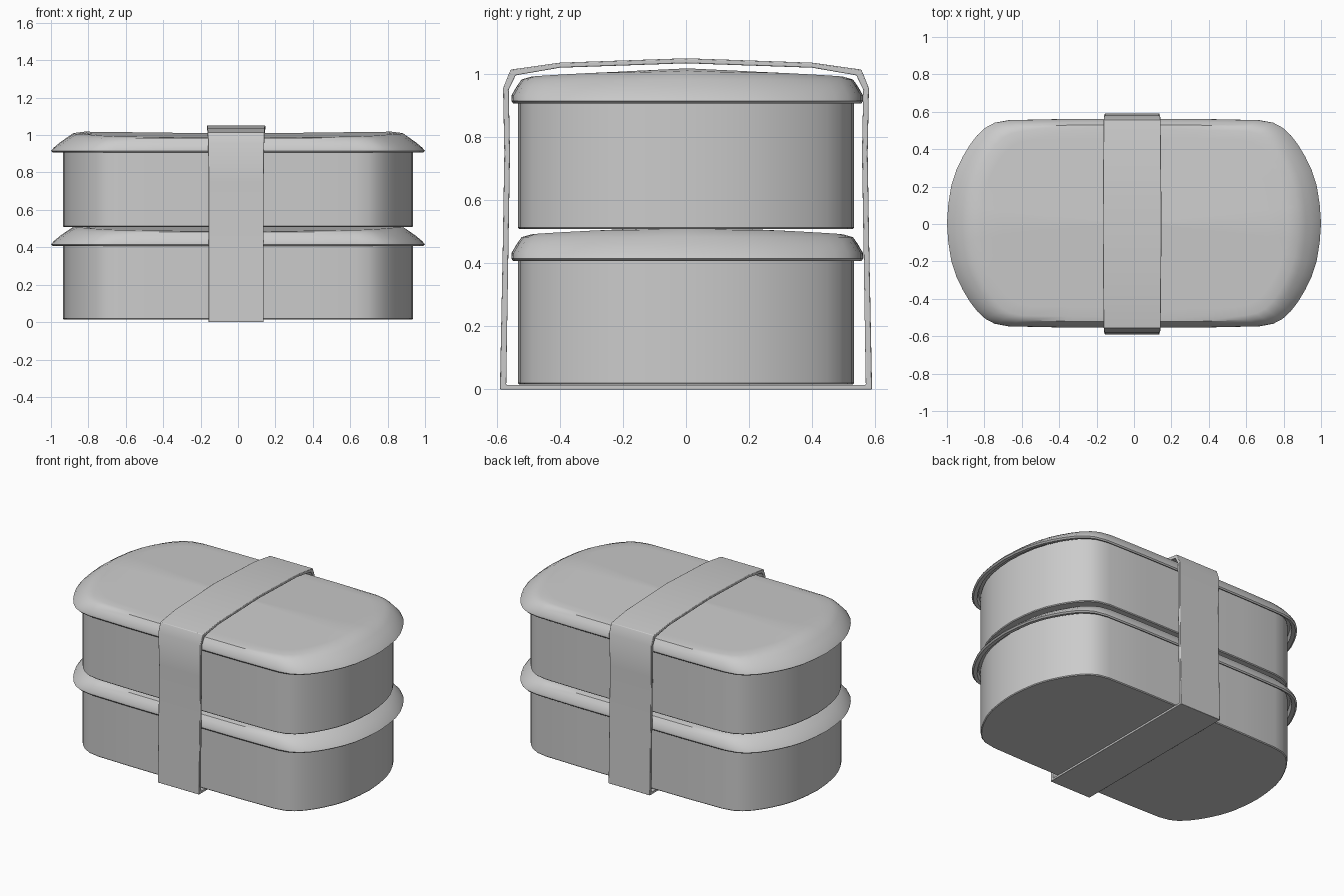
import bpy, bmesh, math

if "Cube" in bpy.data.objects:
    bpy.data.objects.remove(bpy.data.objects["Cube"])

# Quarter of the rounded plan outline, in unit half-extents
QUARTER = [(1, 0), (.993, .18), (.977, .36), (.95, .51), (.915, .64), (.88, .745),
           (.84, .84), (.795, .915), (.745, .963), (.67, .988), (.4, .998), (0, 1)]
OUTLINE = (QUARTER
           + [(-x, y) for x, y in reversed(QUARTER[:-1])]
           + [(-x, -y) for x, y in QUARTER[1:]]
           + [(x, -y) for x, y in reversed(QUARTER[1:-1])])


def finish(bm, name, angle=35):
    bmesh.ops.recalc_face_normals(bm, faces=bm.faces)
    mesh = bpy.data.meshes.new(name)
    bm.to_mesh(mesh)
    bm.free()
    obj = bpy.data.objects.new(name, mesh)
    bpy.context.collection.objects.link(obj)
    bpy.ops.object.select_all(action='DESELECT')
    obj.select_set(True)
    bpy.context.view_layer.objects.active = obj
    bpy.ops.object.shade_smooth_by_angle(angle=math.radians(angle))
    return obj


def loft(name, rings, height, y_shift=0.0):
    """Skin a stack of scaled outlines; height(x, y, z) may bend each ring."""
    bm = bmesh.new()
    loops = []
    for hx, hy, z in rings:
        pts = [(x * hx, y * hy) for x, y in OUTLINE]
        loops.append([bm.verts.new((x, y + y_shift, height(x, y, z))) for x, y in pts])
    n = len(OUTLINE)
    for a, b in zip(loops, loops[1:]):
        for i in range(n):
            bm.faces.new((a[i], a[(i + 1) % n], b[(i + 1) % n], b[i]))
    bm.faces.new(loops[0])
    bm.faces.new(loops[-1])
    return finish(bm, name)


def container(name, z0):
    rings = [(.932, .528, z0), (.936, .533, z0 + .005), (.936, .533, z0 + .42)]
    return loft(name, rings, lambda x, y, z: z)


def lid(name, z0):
    # Rings with z None lie on the gently crowned top
    rings = [(.93, .525, .03), (.955, .538, .03), (.965, .542, .004), (.99, .552, 0),
             (1.0, .558, .008), (.985, .557, .026), (.95, .54, .055), (.92, .525, .076),
             (.88, .5, None), (.82, .45, None), (.72, .38, None), (.45, .22, None),
             (.15, .07, None), (.02, .01, None)]

    def height(x, y, z):
        if z is None:
            z = .111 - .048 * abs(y) - .01 * max(0, 1 - abs(x) / .8)
            if abs(x) > .83:
                z -= .15 * (abs(x) - .83)
        return z0 + z
    return loft(name, rings, height, .004)


# Two stacked containers, each with its own lid
container("lower_box", .015)
lid("lower_lid", .407)
container("upper_box", .508)
lid("upper_lid", .907)

# Closed elastic strap: (outer y, outer z, inner y, inner z, half width)
HALF = [(.59, 0, .57, .014, .147), (.581, .45, .563, .45, .147), (.576, .75, .558, .75, .147),
        (.58, .955, .562, .95, .15), (.556, 1.014, .54, .996, .152),
        (.4, 1.036, .4, 1.02, .154), (0, 1.05, 0, 1.034, .157)]
path = HALF + [(-oy, oz, -iy, iz, w) for oy, oz, iy, iz, w in reversed(HALF[:-1])]
bm = bmesh.new()
sections = []
for oy, oz, iy, iz, w in path:
    sections.append([bm.verts.new((x - .01, y, z)) for x, y, z in
                     ((-w, oy, oz), (w, oy, oz), (w, iy, iz), (-w, iy, iz))])
for a, b in zip(sections, sections[1:] + sections[:1]):
    for i in range(4):
        j = (i + 1) % 4
        bm.faces.new((a[i], a[j], b[j], b[i]))
strap = finish(bm, "strap")
bevel = strap.modifiers.new("soft_edges", 'BEVEL')
bevel.width = .003
bevel.segments = 2
